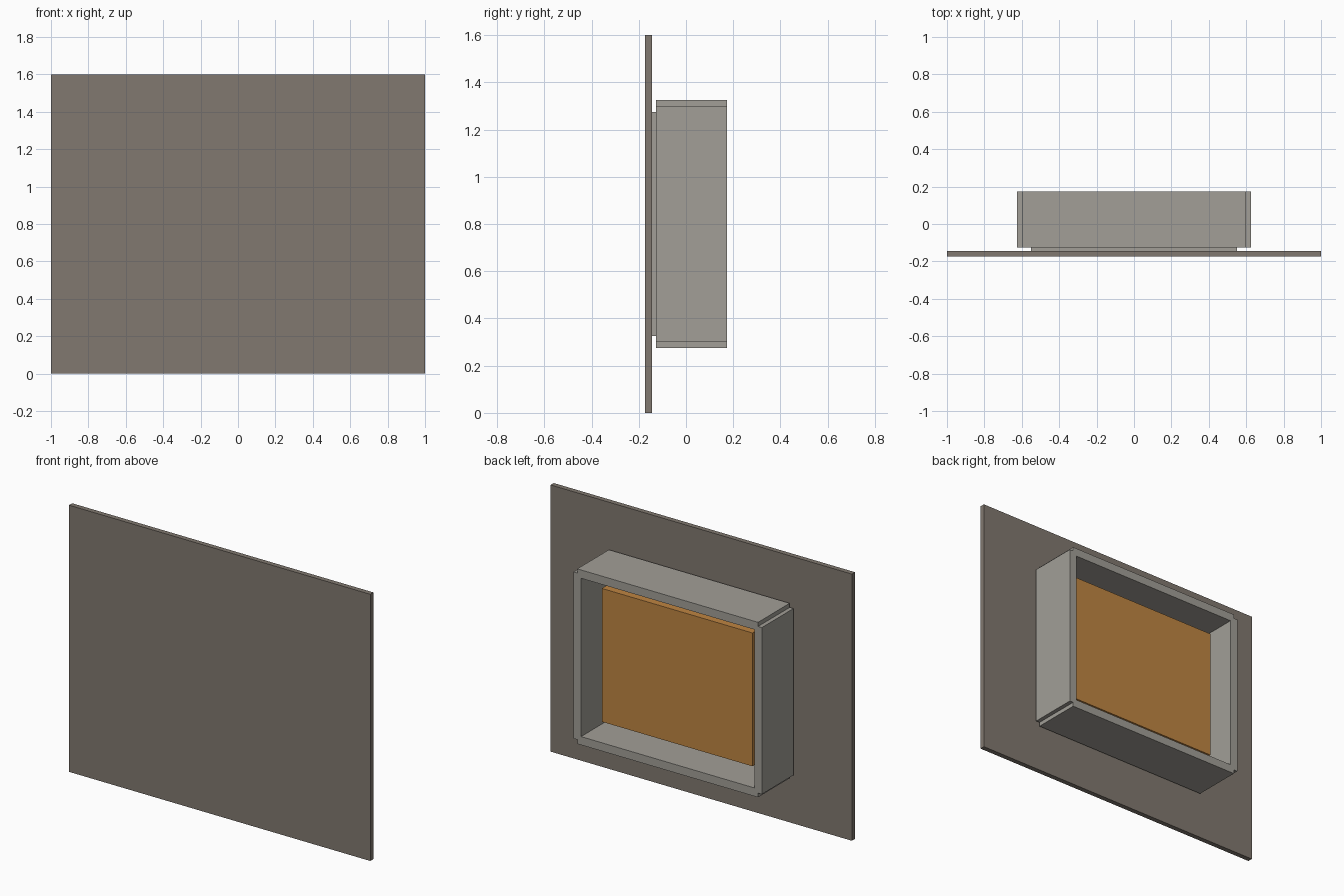
import bpy

cube = bpy.data.objects.get("Cube")
if cube:
    bpy.data.objects.remove(cube, do_unlink=True)


def material(name, rgb):
    mat = bpy.data.materials.new(name)
    mat.use_nodes = True
    colour = (*rgb, 1.0)
    mat.diffuse_color = colour
    for node in mat.node_tree.nodes:
        if node.type == 'BSDF_PRINCIPLED':
            node.inputs["Base Color"].default_value = colour
    return mat


def box(name, low, high, mat):
    """Axis-aligned box between two opposite corners."""
    centre = [(a + b) / 2 for a, b in zip(low, high)]
    bpy.ops.mesh.primitive_cube_add(size=1, location=centre)
    obj = bpy.context.object
    obj.name = name
    obj.scale = [b - a for a, b in zip(low, high)]
    bpy.ops.object.transform_apply(location=False, rotation=False, scale=True)
    obj.data.materials.append(mat)
    return obj


brown_grey = material("brown grey", (0.22, 0.19, 0.16))
light_grey = material("light grey", (0.36, 0.345, 0.31))
orange = material("orange", (0.52, 0.235, 0.054))

FRONT, BACK = -0.174, 0.174
PANEL_BACK = -0.144
FRAME_FRONT = -0.126
MID_Z = 0.8
HALF_W, HALF_H = 0.6, 0.5      # frame centre lines
T = 0.025                      # half the wall thickness

# Large front panel
box("front_panel", (-1, FRONT, 0), (1, PANEL_BACK, 2 * MID_Z), brown_grey)

# Spacer plate between the panel and the frame
box("spacer_plate", (-0.55, PANEL_BACK, MID_Z - 0.475),
    (0.55, FRAME_FRONT, MID_Z + 0.475), light_grey)

# Orange block set inside the frame
box("inner_block", (-0.5, FRAME_FRONT, MID_Z - 0.4),
    (0.5, 0.084, MID_Z + 0.4), orange)

# Four frame walls, overlapping to leave small corner notches
for side, x_name, z_name in ((1, "left", "top"), (-1, "right", "bottom")):
    z = MID_Z + side * HALF_H
    box(z_name + "_wall", (-HALF_W, FRAME_FRONT, z - T),
        (HALF_W, BACK, z + T), light_grey)
    x = side * HALF_W
    box(x_name + "_wall", (x - T, FRAME_FRONT, MID_Z - HALF_H),
        (x + T, BACK, MID_Z + HALF_H), light_grey)
